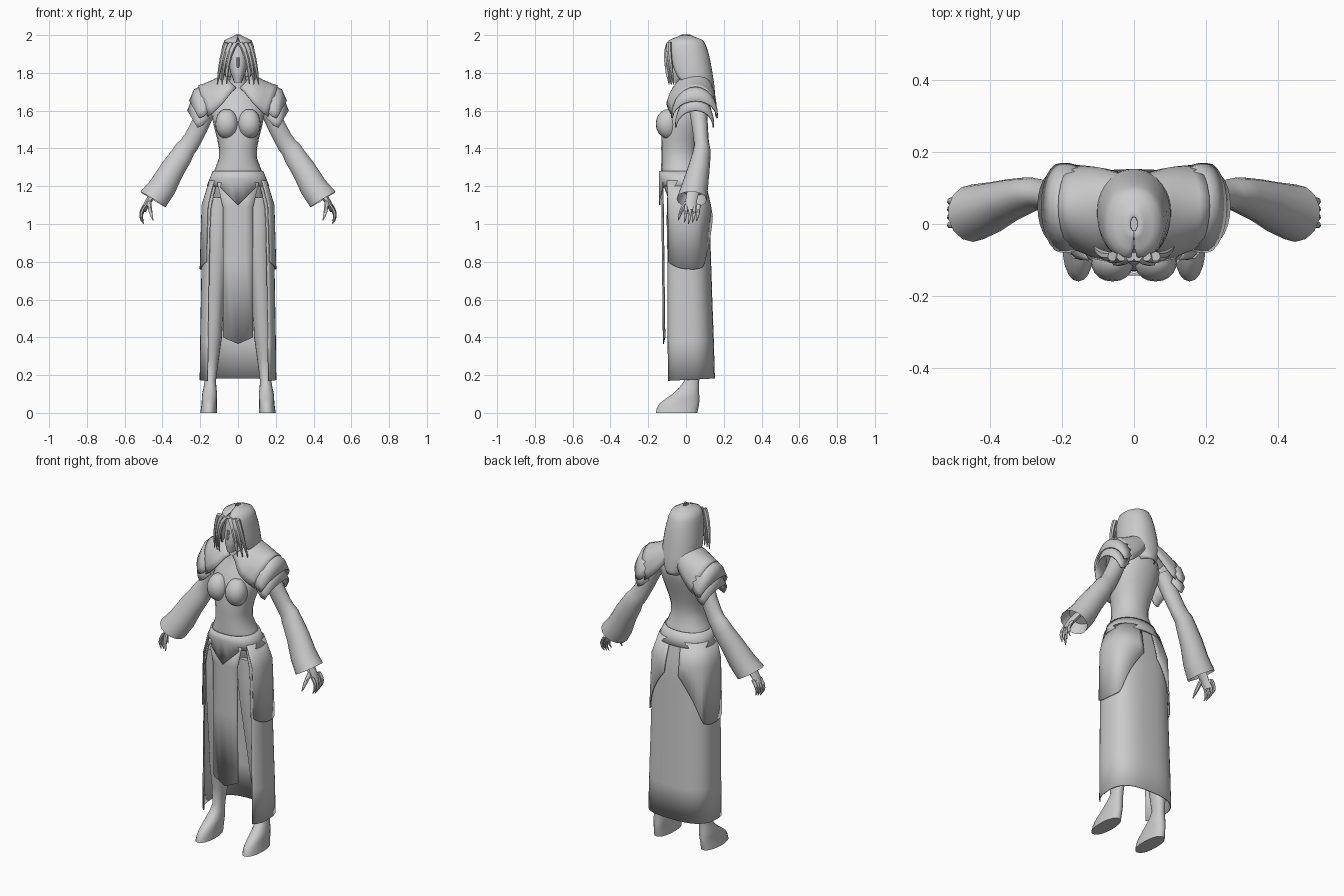
import bpy, bmesh
from math import sin, cos, pi, radians
from mathutils import Vector

cube = bpy.data.objects.get("Cube")
if cube:
    bpy.data.objects.remove(cube)

grey = bpy.data.materials.new("light_grey")
grey.use_nodes = True
grey.diffuse_color = (0.6, 0.6, 0.6, 1)
grey.node_tree.nodes["Principled BSDF"].inputs["Base Color"].default_value = grey.diffuse_color


def loft(name, rows, closed=True, thickness=0, side=1):
    """Skin equally long point rows; closed rows are capped, thick ones are shells."""
    bm = bmesh.new()
    grid = [[bm.verts.new((p[0] * side, p[1], p[2])) for p in row] for row in rows]
    count = len(grid[0])
    for upper, lower in zip(grid, grid[1:]):
        for i in range(count if closed else count - 1):
            j = (i + 1) % count
            bm.faces.new((upper[i], upper[j], lower[j], lower[i]))
    if closed and not thickness:
        bm.faces.new(grid[0])
        bm.faces.new(grid[-1])
    bmesh.ops.recalc_face_normals(bm, faces=bm.faces)
    mesh = bpy.data.meshes.new(name)
    bm.to_mesh(mesh)
    bm.free()
    mesh.materials.append(grey)
    part = bpy.data.objects.new(name, mesh)
    bpy.context.collection.objects.link(part)
    if thickness:
        shell = part.modifiers.new("thickness", "SOLIDIFY")
        shell.thickness = thickness
        shell.offset = 0
    bpy.ops.object.select_all(action="DESELECT")
    part.select_set(True)
    bpy.context.view_layer.objects.active = part
    bpy.ops.object.shade_smooth_by_angle(angle=radians(50))


def blend(keys, steps=3):
    """Smooth curve through key tuples; the first value runs evenly between keys."""
    keys = [Vector(key) for key in keys]
    result = []
    for i in range(len(keys) - 1):
        a, b = keys[i], keys[i + 1]
        into = (b - keys[max(i - 1, 0)]) / 2
        out = (keys[min(i + 2, len(keys) - 1)] - a) / 2
        for step in range(steps):
            t = step / steps
            ease = t * t * (3 - 2 * t)
            point = a.lerp(b, ease) + into * t * (1 - t) ** 2 - out * t * t * (1 - t)
            point[0] = a[0] + (b[0] - a[0]) * t
            result.append(point)
    return result + [keys[-1]]


def ring(z, width, front, back, start=0, end=360, count=20, square=2.2, centre=0):
    """Level superellipse, running from the front through +x."""
    segments = count if end - start == 360 else count - 1
    points = []
    for i in range(count):
        angle = radians(start + (end - start) * i / segments)
        s, c = sin(angle), cos(angle)
        x = abs(s) ** (2 / square) * (1 if s > 0 else -1)
        y = abs(c) ** (2 / square) * (1 if c > 0 else -1)
        points.append(Vector((centre + width * x, (front + back - (back - front) * y) / 2, z)))
    return points


def arch(front, top, back, count=13):
    """Half ellipse through three points."""
    front, top, back = Vector(front), Vector(top), Vector(back)
    middle = (front + back) / 2
    angles = [pi * i / (count - 1) for i in range(count)]
    return [middle + (front - back) / 2 * cos(a) + (top - middle) * sin(a) for a in angles]


def shoulder(x, z, reach, drop):
    """Arch over the shoulder, its feet drawn inward and down."""
    return arch((x - .05, .045 - reach, z - drop), (x, .05, z), (x - .05, .045 + reach, z - drop))


def limb(name, stations, side, count=10):
    """Tapered limb through (centre, radius along y, radius across)."""
    along = (stations[-1][0] - stations[0][0]).normalized()
    deep = (Vector((0, 1, 0)) - along * along.y).normalized()
    across = along.cross(deep)
    angles = [2 * pi * i / count for i in range(count)]
    loft(name, [[centre + deep * ry * cos(a) + across * rx * sin(a) for a in angles]
                for centre, ry, rx in stations], side=side)


def tendril(name, start, bend, end, radius, side=1, flat=1, tip=.2):
    """Tapered tube along a curve with one bend."""
    start, bend, end = Vector(start), Vector(bend), Vector(end)
    stations = []
    for i in range(6):
        t = i / 5
        centre = start.lerp(bend, t).lerp(bend.lerp(end, t), t)
        r = radius * (1 - (1 - tip) * t ** 3)
        stations.append((centre, r * flat, r))
    limb(name, stations, side, count=7)


# Torso and neck: height, half width, front, back
torso = [(1, .1, -.06, .09), (1.15, .15, -.1, .1), (1.25, .14, -.13, .09),
         (1.35, .1, -.13, .06), (1.45, .11, -.13, .07), (1.58, .14, -.11, .11),
         (1.67, .12, -.06, .12), (1.73, .05, -.04, .08), (1.84, .04, -.05, .06)]
loft("torso", [ring(*row) for row in blend(torso, steps=2)])

# Belt with a pointed front
belt = [ring(1.28 - .04 * i, .13 + .016 * i, -.14, .085 + .014 * i, count=40) for i in range(3)]
for p in belt[-1]:
    if p.y < 0:
        p.z -= .1 * max(0, 1 - abs(p.x) / .1)
loft("belt", belt, thickness=.008)

# Long skirt, open at the front, its hem rising to the back
skirt = [(1.24, .14, -.12, .09), (1.08, .18, -.13, .12), (.8, .19, -.13, .13), (.17, .2, -.13, .15)]
rows = [ring(*row, start=48, end=312, count=33, square=2.7) for row in blend(skirt)]
for p in rows[-1]:
    p.z += .05 * (p.y + .09)
loft("skirt", rows, closed=False, thickness=.006)

# Front hanging cloth with a centre fold and pointed hem
rows = []
for z, width in ((1.22, .11), (1.09, .08), (.8, .08), (.4, .08)):
    y = -.115 - .012 * z
    rows.append([Vector((width * k, y + .008 * abs(k), z)) for k in (-1, -.5, 0, .5, 1)])
for p in rows[-1]:
    p.z -= .035 * (1 - abs(p.x) / .08)
loft("front_cloth", rows, closed=False, thickness=.005)

# Head and nose
head = [(1.75, .02, -.09, -.04), (1.8, .04, -.1, .04), (1.88, .055, -.09, .09), (1.97, .04, -.07, .07)]
loft("head", [ring(*row) for row in blend(head)])
tendril("nose", (0, -.09, 1.88), (0, -.095, 1.85), (0, -.1, 1.83), .008, tip=.8)

# Hair down the back; the last value is the half angle of the face opening
hair = [(2, .01, -.02, .02, 1), (1.97, .07, -.09, .09, 5), (1.89, .09, -.1, .12, 35),
        (1.78, .1, -.08, .14, 50), (1.7, .09, -.04, .15, 95), (1.64, .05, 0, .15, 120)]
loft("hair", [ring(*row, end=360 - row[-1], count=27) for row in blend(hair)],
     closed=False, thickness=.006)

# Boot and leg profile: height, half width, front, back
leg = [(0, .045, -.16, .06), (.05, .04, -.14, .07), (.1, .04, -.07, .07), (.17, .03, -.01, .07),
       (.4, .05, -.04, .09), (.55, .05, -.06, .07), (.9, .07, -.1, .09), (1.14, .08, -.1, .09)]

# Sleeve path: centre, radius along y, radius across
sleeve = [(.14, .06, 1.64, .05, .05), (.24, .08, 1.45, .04, .05),
          (.3, .08, 1.36, .05, .06), (.45, .03, 1.13, .08, .08)]

for name, side in (("left", 1), ("right", -1)):
    loft(name + "_leg", [ring(*row, centre=.155 - .05 * row[0]) for row in blend(leg, steps=2)],
         side=side)

    # Bust
    rows = []
    for i in range(1, 10):
        r, h = sin(pi * i / 10), cos(pi * i / 10)
        rows.append(ring(1.53 - .08 * h, .06 * r, -.09 - .07 * r, -.09 + .05 * r, centre=.06))
    loft(name + "_bust", rows, side=side)

    # Hip flap over the skirt, longest at the side
    rows = [ring(z, width, -.135, back, start=52, end=172, square=2.7)
            for z, width, back in ((1.23, .15, .1), (1.1, .19, .13), (.8, .2, .14))]
    for i, p in enumerate(rows[-1]):
        k = i / 19
        p.z += .6 * max(0, k - .6) - .04 * sin(pi * min(1, k * 1.3))
    loft(name + "_hip_flap", rows, closed=False, thickness=.006, side=side)

    # Mantle half and two overlapping shoulder plates
    neck = arch((.01, -.06, 1.72), (.07, .04, 1.79), (0, .13, 1.74))
    slope = arch((.08, -.1, 1.64), (.13, .05, 1.76), (.08, .15, 1.64))
    edge = shoulder(.21, 1.73, .115, .16)
    columns = [blend(points) for points in zip(neck, slope, edge)]
    loft(name + "_mantle", list(zip(*columns)), closed=False, thickness=.009, side=side)
    plates = {"upper": (.23, 1.71, .12), "lower": (.24, 1.66, .1)}
    for level, (x, z, reach) in plates.items():
        rows = [shoulder(x - .04, z + .02, reach - .01, .12), shoulder(x, z, reach, .14),
                shoulder(x + .025, z - .06, reach, .09)]
        loft(name + "_" + level + "_shoulder_plate", rows, closed=False, thickness=.009, side=side)

    # Arm in a flared sleeve, hollow at the cuff
    stations = [(Vector(s[:3]), s[3], s[4]) for s in blend(sleeve)]
    stations.append((Vector((.42, .04, 1.18)), .06, .06))
    limb(name + "_sleeve", stations, side, count=14)

    # Hand, fingers and thumb
    tendril(name + "_hand", (.43, .04, 1.18), (.48, .02, 1.12), (.5, .025, 1.07), .018, side,
            flat=1.8, tip=.8)
    for i in range(4):
        y = .022 * i
        z = 1 + .008 * abs(i - 1)
        tendril(name + "_finger_%d" % (i + 1), (.49, y, z + .09), (.53, y, z + .04),
                (.5, y - .01, z), .01, side)
    tendril(name + "_thumb", (.47, .01, 1.12), (.47, -.03, 1.08), (.45, -.04, 1.02), .012, side)

    # Loose hair locks framing the face
    for i in range(3):
        out = .025 * i
        tendril(name + "_hair_lock_%d" % (i + 1), (.01 + out, -.09, 1.96),
                (.06 + out / 2, -.12 + out / 2, 1.9), (.06 + out, -.09 + out / 2, 1.74), .014, side)
